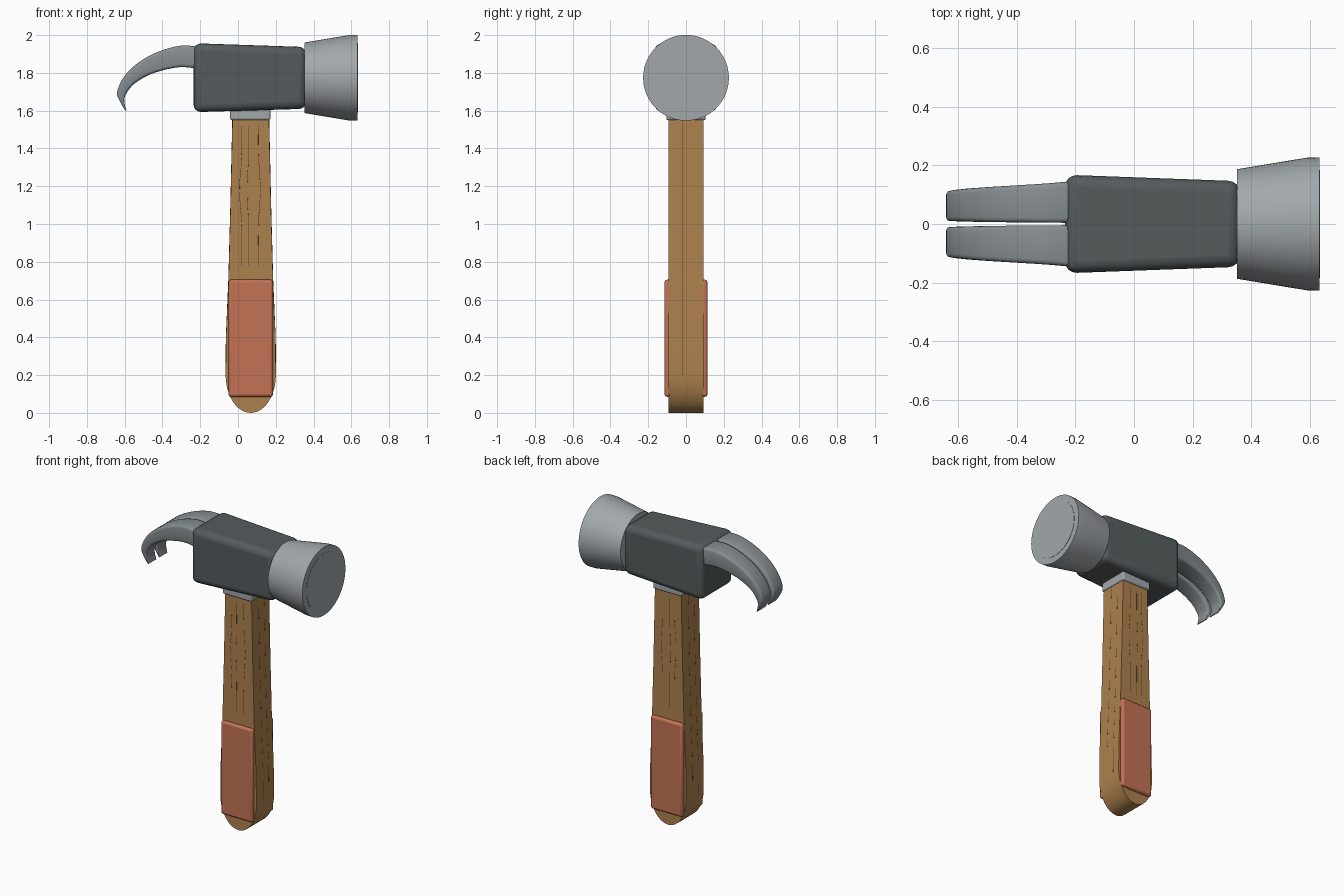
import bpy, bmesh, math
from mathutils import Vector

if "Cube" in bpy.data.objects:
    bpy.data.objects.remove(bpy.data.objects["Cube"])


def material(name, rgb):
    m = bpy.data.materials.new(name)
    m.diffuse_color = (*rgb, 1)
    m.use_nodes = True
    m.node_tree.nodes["Principled BSDF"].inputs["Base Color"].default_value = m.diffuse_color
    return m


DARK = material("dark_steel", (0.09, 0.105, 0.11))
STEEL = material("steel", (0.24, 0.27, 0.285))
BRIGHT = material("bright_steel", (0.36, 0.39, 0.41))
WOOD = material("wood", (0.42, 0.22, 0.075))
GRAIN = material("grain", (0.1, 0.05, 0.02))
PAD = material("grip_red", (0.55, 0.17, 0.09))


def build(name, verts, faces, mat, bevel=0, segs=3):
    mesh = bpy.data.meshes.new(name)
    mesh.from_pydata([Vector(v) for v in verts], [], faces)
    bm = bmesh.new()
    bm.from_mesh(mesh)
    bmesh.ops.recalc_face_normals(bm, faces=bm.faces)
    bm.to_mesh(mesh)
    bm.free()
    ob = bpy.data.objects.new(name, mesh)
    bpy.context.collection.objects.link(ob)
    mesh.materials.append(mat)
    if bevel:
        b = ob.modifiers.new("bevel", 'BEVEL')
        b.width, b.segments = bevel, segs
        b.limit_method, b.angle_limit = 'ANGLE', math.radians(40)
    bpy.ops.object.select_all(action='DESELECT')
    ob.select_set(True)
    bpy.context.view_layer.objects.active = ob
    bpy.ops.object.shade_smooth_by_angle(angle=math.radians(35))
    return ob


def loft(name, rings, mat, **kw):
    n = len(rings[0])
    verts = [v for r in rings for v in r]
    faces = [(i * n + j, i * n + (j + 1) % n, (i + 1) * n + (j + 1) % n, (i + 1) * n + j)
             for i in range(len(rings) - 1) for j in range(n)]
    faces += [tuple(range(n)), tuple(range(len(verts) - n, len(verts)))]
    return build(name, verts, faces, mat, **kw)


def box(name, x0, x1, y0, y1, z0, z1, mat, **kw):
    return loft(name, [[(x0, y0, z), (x1, y0, z), (x1, y1, z), (x0, y1, z)] for z in (z0, z1)], mat, **kw)


def lathe(name, profile, zc, mat, n=64):
    rings = [[(x, r * math.cos(2 * math.pi * k / n), zc + r * math.sin(2 * math.pi * k / n))
              for k in range(n)] for x, r in profile]
    return loft(name, rings, mat)


# Handle: side profile with a rounded butt, extruded in y
CX, HY = 0.0675, 0.0926
SIDE = [(0.2, 0.133), (0.4, 0.131), (0.7, 0.118), (1.1, 0.107), (1.55, 0.097), (1.7, 0.096)]
outline = [(CX + 0.133 * math.cos(a), 0.2 + 0.2 * math.sin(a))
           for a in [math.pi + math.pi * k / 24 for k in range(25)]]
outline += [(CX + w, z) for z, w in SIDE[1:]] + [(CX - w, z) for z, w in reversed(SIDE[1:])]
loft("handle", [[(x, y, z) for x, z in outline] for y in (-HY, HY)], WOOD)

# Grip pads, front and back
for s, side in ((-1, "front"), (1, "back")):
    y0, y1 = sorted((s * 0.08, s * 0.114))
    box(f"grip_pad_{side}", -0.05, 0.185, y0, y1, 0.085, 0.705, PAD, bevel=0.014)


# Wood grain lines, barely raised from the handle
def grain(name, pts):
    cu = bpy.data.curves.new(name, 'CURVE')
    cu.dimensions = '3D'
    cu.bevel_depth, cu.bevel_resolution = 0.002, 0
    sp = cu.splines.new('POLY')
    sp.points.add(len(pts) - 1)
    for p, c in zip(sp.points, pts):
        p.co = (*c, 1)
    cu.materials.append(GRAIN)
    bpy.context.collection.objects.link(bpy.data.objects.new(name, cu))


for s, side in ((-1, "front"), (1, "back")):
    for i, (x, amp) in enumerate(((0.02, -0.012), (0.055, -0.005), (0.108, 0.01))):
        grain(f"grain_{side}_{i}", [(x + amp * math.exp(-((z - 1.18) / 0.12) ** 2), s * (HY - 0.001), z)
                                    for z in [0.78 + 0.035 * k for k in range(22)]])
for s, side in ((-1, "left"), (1, "right")):
    for i, y in enumerate((-0.02, 0.04)):
        grain(f"grain_{side}_{i}", [(CX + s * (w - 0.001), s * y, z) for z, w in SIDE[:-1]])

# Collar between handle and head
box("collar", -0.042, 0.172, -0.104, 0.104, 1.55, 1.63, BRIGHT, bevel=0.01)

# Tapered head block
loft("head_block", [[(x, -y, z0), (x, y, z0), (x, y, z1), (x, -y, z1)]
                    for x, y, z0, z1 in ((-0.235, 0.168, 1.592, 1.957), (0.362, 0.146, 1.61, 1.937))],
     DARK, bevel=0.04, segs=4)

# Flared striking end and its face disc
lathe("striking_end", [(0.352, 0.187), (0.588, 0.226), (0.633, 0.227)], 1.774, BRIGHT)
lathe("striking_face", [(0.60, 0.185), (0.635, 0.185)], 1.774, BRIGHT)

# Curved claws: outer and inner edge points, smoothed, then lofted to a blade
OUTER = [(-0.15, 1.93), (-0.235, 1.942), (-0.31, 1.943), (-0.415, 1.915), (-0.52, 1.86),
         (-0.6, 1.785), (-0.64, 1.70), (-0.625, 1.648), (-0.596, 1.60)]
INNER = [(-0.15, 1.81), (-0.23, 1.825), (-0.31, 1.83), (-0.40, 1.813), (-0.48, 1.785),
         (-0.555, 1.737), (-0.597, 1.68), (-0.601, 1.64), (-0.590, 1.60)]


def smooth(pts, t):
    i = min(int(t), len(pts) - 2)
    f = t - i
    p = [Vector(pts[max(0, min(len(pts) - 1, i + d))]) for d in (-1, 0, 1, 2)]
    return 0.5 * (2 * p[1] + (p[2] - p[0]) * f + (2 * p[0] - 5 * p[1] + 4 * p[2] - p[3]) * f * f
                  + (3 * p[1] - p[0] - 3 * p[2] + p[3]) * f ** 3)


for s, side in ((-1, "front"), (1, "back")):
    rings = []
    for k in range(33):
        t = k / 4
        o, i = smooth(OUTER, t), smooth(INNER, t)
        ya, yb = 0.004 + 0.012 * (t / 8) ** 2, 0.15 - 0.05 * t / 8
        c = min(0.016, 0.25 * (o - i).length)
        ring = []
        # rounded rectangle section
        for cy, edge, other, a0 in ((yb - c, o, i, 0), (ya + c, o, i, 90), (ya + c, i, o, 180), (yb - c, i, o, 270)):
            d = (o - i).normalized()
            centre = edge + (other - edge).normalized() * c
            for q in range(4):
                a = math.radians(a0 + 30 * q)
                p = centre + d * c * math.sin(a)
                ring.append((p.x, s * (cy + c * math.cos(a)), p.y))
        rings.append(ring)
    loft(f"claw_{side}", rings, STEEL)
